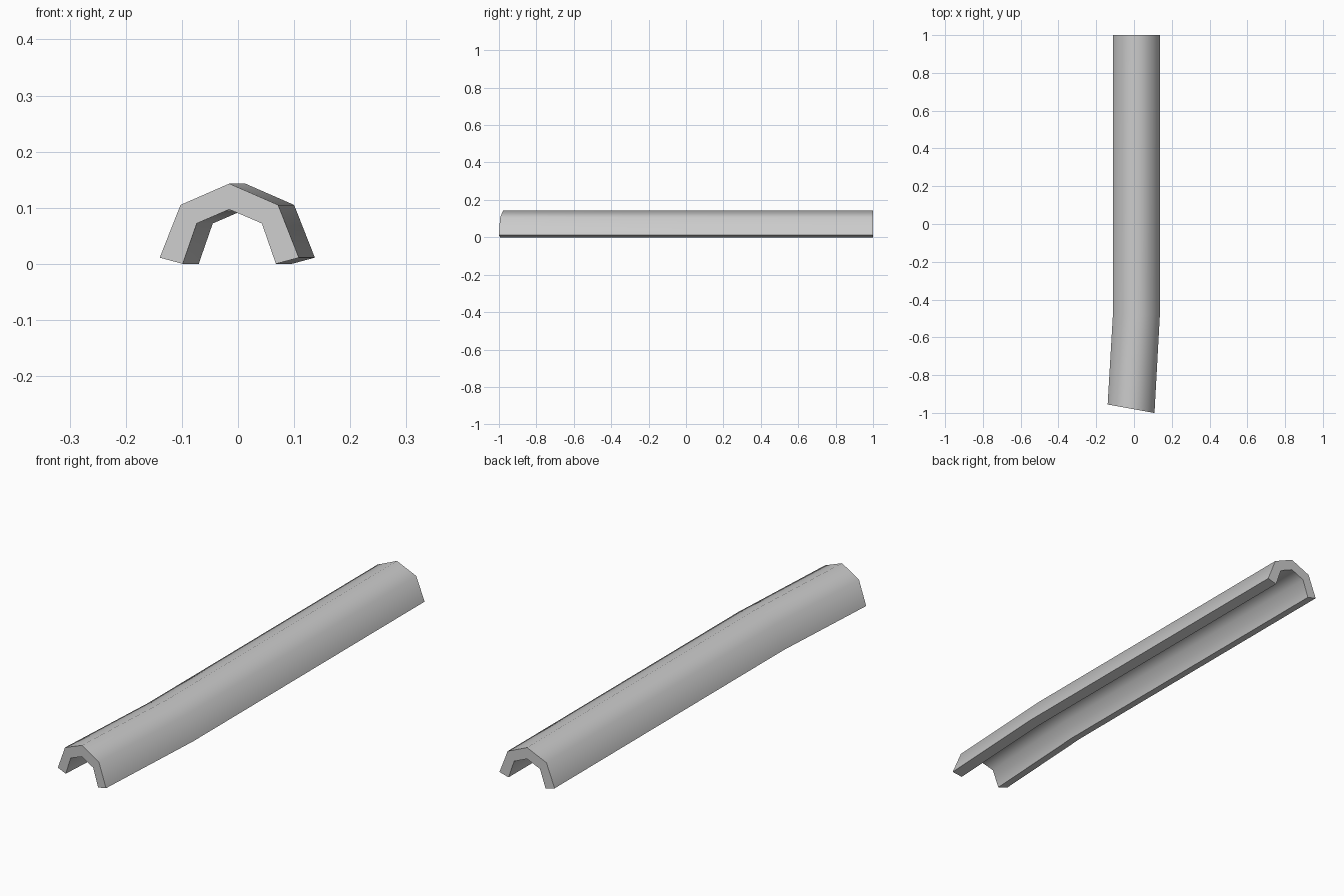
import bpy, bmesh, math

cube = bpy.data.objects.get("Cube")
if cube:
    bpy.data.objects.remove(cube, do_unlink=True)

# Plain light grey material
grey = bpy.data.materials.new("light_grey")
grey.use_nodes = True
colour = (0.6, 0.6, 0.6, 1)
grey.diffuse_color = colour
grey.node_tree.nodes["Principled BSDF"].inputs["Base Color"].default_value = colour

# Arch cross-section (x, z): half profiles from foot to crown, then mirrored
outer = [(0.124, 0.011), (0.087, 0.105), (0, 0.143)]
inner = [(0.083, 0.0), (0.058, 0.072), (0, 0.097)]


def mirrored(half):
    return half + [(-x, z) for x, z in reversed(half[:-1])]


profile = mirrored(outer) + mirrored(inner)[::-1]

# Stations along the length: centre x, centre y, turn in degrees
stations = [(0.013, 1.0, 0), (0.013, -0.475, 3.2), (-0.0155, -0.978, 10.3)]

# Sweep the arch along the stations
bm = bmesh.new()
rings = []
for cx, cy, turn in stations:
    shear = -math.tan(math.radians(turn))
    rings.append([bm.verts.new((cx + x, cy + shear * x, z)) for x, z in profile])
for a, b in zip(rings, rings[1:]):
    for i in range(len(profile)):
        j = (i + 1) % len(profile)
        bm.faces.new((a[i], a[j], b[j], b[i]))

# End caps: quads between the outer and inner arcs
n = len(profile)
for ring in (rings[0], rings[-1]):
    for i in range(n // 2 - 1):
        bm.faces.new((ring[i], ring[i + 1], ring[n - 2 - i], ring[n - 1 - i]))
bmesh.ops.recalc_face_normals(bm, faces=bm.faces)

mesh = bpy.data.meshes.new("arched_channel")
bm.to_mesh(mesh)
bm.free()
mesh.materials.append(grey)
channel = bpy.data.objects.new("arched_channel", mesh)
bpy.context.collection.objects.link(channel)

# Smooth the arch while keeping the rims crisp
bpy.context.view_layer.objects.active = channel
channel.select_set(True)
bpy.ops.object.shade_smooth_by_angle(angle=math.radians(60))
